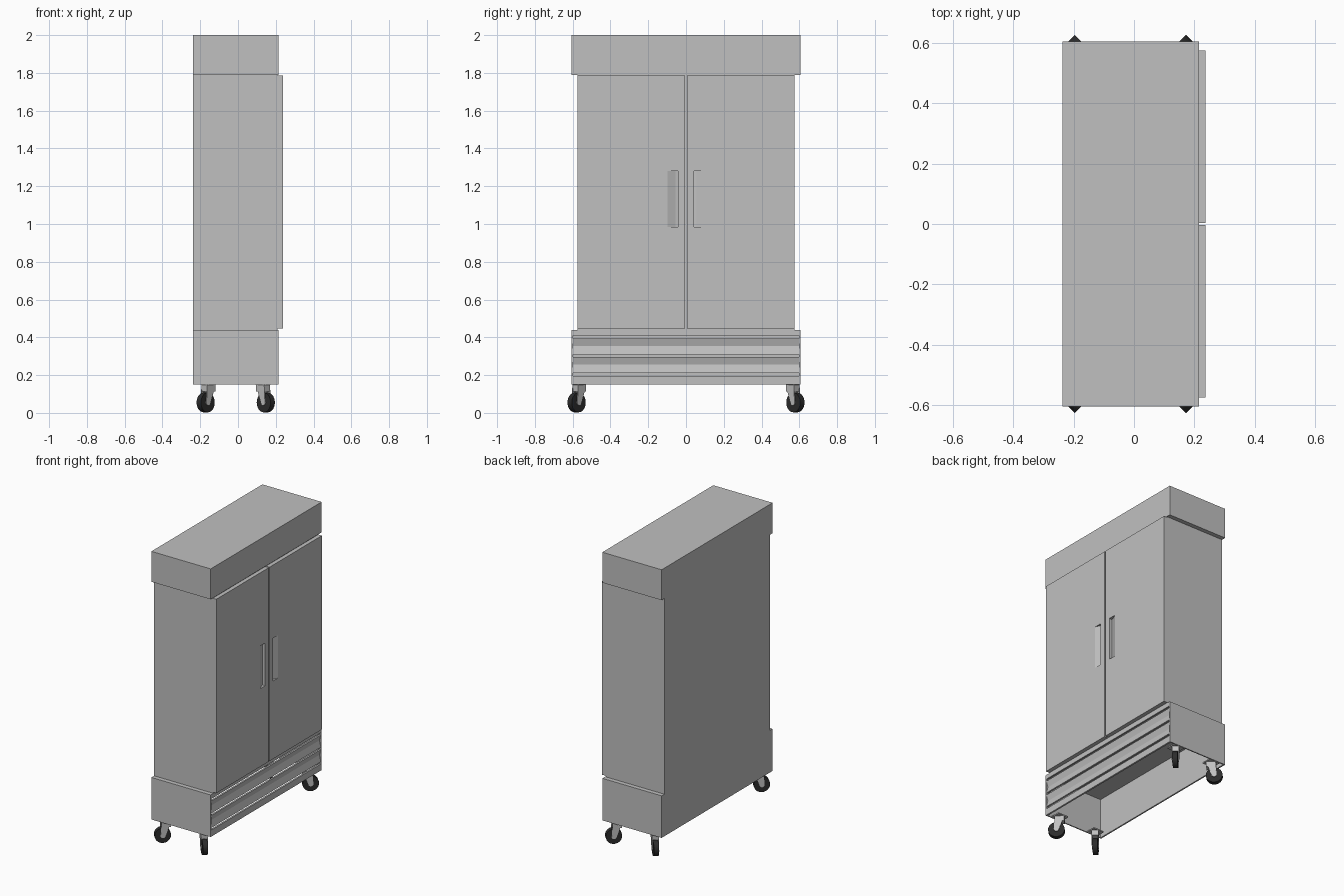
import bpy, bmesh, math
from mathutils import Matrix, Vector

cube = bpy.data.objects.get("Cube")
if cube:
    bpy.data.objects.remove(cube, do_unlink=True)


def material(name, value):
    m = bpy.data.materials.new(name)
    m.use_nodes = True
    color = (value, value, value, 1)
    m.diffuse_color = color
    m.node_tree.nodes["Principled BSDF"].inputs["Base Color"].default_value = color
    return m


STEEL = material("brushed_steel", 0.53)
RUBBER = material("black_rubber", 0.025)


def finish(name, bm, mat):
    bmesh.ops.recalc_face_normals(bm, faces=bm.faces)
    mesh = bpy.data.meshes.new(name)
    bm.to_mesh(mesh)
    bm.free()
    mesh.materials.append(mat)
    obj = bpy.data.objects.new(name, mesh)
    bpy.context.collection.objects.link(obj)
    return obj


def box(name, x, y, z, mat=STEEL):
    bm = bmesh.new()
    bmesh.ops.create_cube(bm, size=1)
    for v in bm.verts:
        v.co = Vector([r[0] if c < 0 else r[1] for c, r in zip(v.co, (x, y, z))])
    return finish(name, bm, mat)


def prism(name, outline, depth, mat=STEEL, matrix=Matrix()):
    """Extrude an outline of 3D points along a depth vector."""
    bm = bmesh.new()
    face = bm.faces.new([bm.verts.new(p) for p in outline])
    new = bmesh.ops.extrude_face_region(bm, geom=[face])["geom"]
    bmesh.ops.translate(bm, vec=depth, verts=[v for v in new if isinstance(v, bmesh.types.BMVert)])
    bmesh.ops.transform(bm, matrix=matrix, verts=bm.verts)
    return finish(name, bm, mat)


def disc(name, radius, width, mat, matrix):
    """Cylinder whose axle runs along local y."""
    bm = bmesh.new()
    bmesh.ops.create_cone(bm, cap_ends=True, segments=28, radius1=radius, radius2=radius,
                          depth=width, matrix=matrix @ Matrix.Rotation(math.pi / 2, 4, "X"))
    obj = finish(name, bm, mat)
    bpy.context.view_layer.objects.active = obj
    obj.select_set(True)
    bpy.ops.object.shade_smooth_by_angle(angle=math.radians(40))
    obj.select_set(False)
    return obj


BACK, FRONT, WIDE, NARROW = -0.2375, 0.215, 0.605, 0.575

# Cabinet and header
box("cabinet_body", (BACK, 0.21), (-NARROW, NARROW), (0.44, 1.79))
box("header", (BACK, FRONT), (-WIDE, WIDE), (1.79, 2.0))

# Hollow base, open underneath
box("base_top", (BACK, FRONT), (-WIDE, WIDE), (0.425, 0.44))
box("base_back", (BACK, BACK + 0.01), (-WIDE, WIDE), (0.15, 0.425))
for side, word in ((-1, "right"), (1, "left")):
    box("base_end_" + word, (BACK + 0.01, FRONT),
        sorted((side * WIDE, side * (WIDE - 0.008))), (0.15, 0.425))

# Louvred grille: folded slats with open gaps between them
INNER = WIDE - 0.008
box("grille_top_rail", (FRONT - 0.01, FRONT), (-INNER, INNER), (0.41, 0.425))
box("grille_bottom_rail", (FRONT - 0.012, FRONT), (-INNER, INNER), (0.15, 0.195))
for i in range(2):
    z = 0.21 + i * 0.1
    fold = [(FRONT, z), (FRONT - 0.012, z + 0.045), (FRONT, z + 0.085),
            (FRONT - 0.012, z + 0.085), (FRONT - 0.022, z + 0.045), (FRONT - 0.012, z)]
    prism(f"grille_slat_{i + 1}", [(x, -INNER, h) for x, h in fold], (0, 2 * INNER, 0))

# Doors with wedge-shaped recessed grips
for side, word in ((-1, "right"), (1, "left")):
    door = box("door_" + word, (0.21, 0.2375),
               sorted((side * 0.004, side * NARROW)), (0.447, 1.785))
    wedge = [(0.245, side * 0.043), (0.217, side * 0.043),
             (0.219, side * 0.055), (0.2375, side * 0.098), (0.245, side * 0.098)]
    cutter = prism("grip_cutter", [(x, y, 0.985) for x, y in wedge], (0, 0, 0.295))
    cutter.hide_render = True
    mod = door.modifiers.new("grip", "BOOLEAN")
    mod.operation, mod.solver, mod.object = "DIFFERENCE", "EXACT", cutter
    bpy.context.view_layer.objects.active = door
    bpy.ops.object.modifier_apply(modifier=mod.name)
    bpy.data.objects.remove(cutter, do_unlink=True)

# Swivel casters, each trailing diagonally outwards
for sx, end in ((-1, "rear"), (1, "front")):
    for sy, word in ((-1, "right"), (1, "left")):
        tag = f"{end}_{word}"
        x, y = -0.012 + sx * 0.145, sy * 0.565
        frame = Matrix.Translation((x, y, 0)) @ Matrix.Rotation(math.atan2(sy, sx), 4, "Z")
        axle = frame @ Matrix.Translation((0.02, 0, 0.055))
        disc("wheel_" + tag, 0.052, 0.032, RUBBER, axle)
        disc("hub_" + tag, 0.016, 0.044, STEEL, axle)
        leg = [(-0.03, 0.145), (0.03, 0.145), (0.035, 0.06), (0.02, 0.04), (0.005, 0.05)]
        for k, start in enumerate((-0.022, 0.018)):
            prism(f"fork_leg_{k + 1}_{tag}", [(a, start, h) for a, h in leg],
                  (0, 0.004, 0), STEEL, frame)
        prism("fork_crown_" + tag, [(-0.03, -0.022, h) if a < 0 else (0.03, -0.022, h)
                                    for a, h in ((-1, 0.112), (1, 0.112), (1, 0.15), (-1, 0.15))],
              (0, 0.044, 0), STEEL, frame)
        box("caster_plate_" + tag, (x - 0.04, x + 0.04), (y - 0.035, y + 0.035), (0.148, 0.156))
